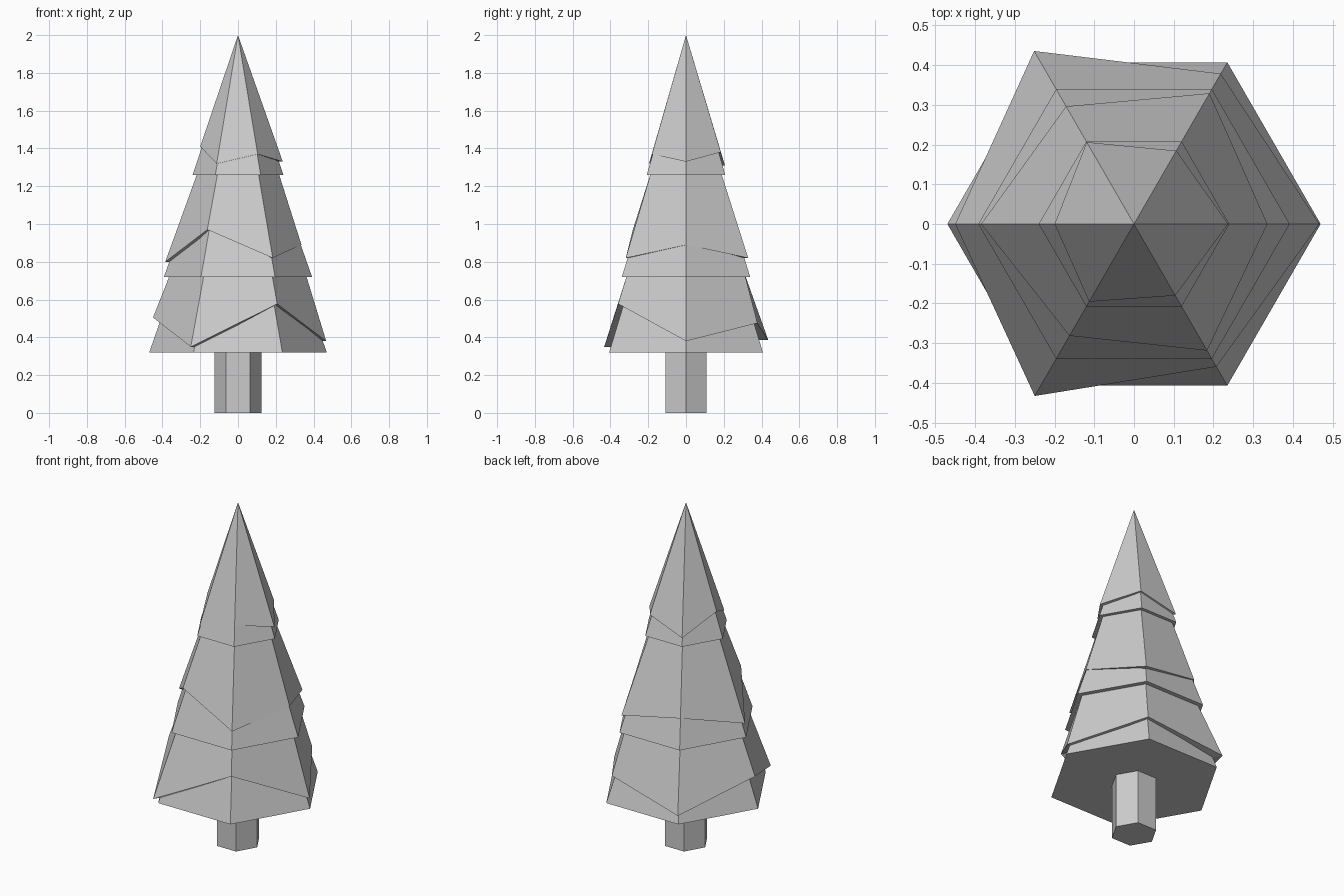
import bpy, bmesh
from math import cos, sin, pi

if "Cube" in bpy.data.objects:
    bpy.data.objects.remove(bpy.data.objects["Cube"])


def hex_solid(name, rings):
    """Six-sided solid; each ring is six (radius, z) pairs counted from +x, capped at both ends."""
    bm = bmesh.new()
    loops = [[bm.verts.new((r * cos(k * pi / 3), r * sin(k * pi / 3), z))
              for k, (r, z) in enumerate(ring)] for ring in rings]
    for low, high in zip(loops, loops[1:]):
        for k in range(6):
            n = (k + 1) % 6
            bm.faces.new((low[k], low[n], high[n], high[k]))
    bm.faces.new(loops[0][::-1])
    bm.faces.new(loops[-1])
    bmesh.ops.remove_doubles(bm, verts=bm.verts, dist=1e-5)
    bmesh.ops.recalc_face_normals(bm, faces=bm.faces)
    mesh = bpy.data.meshes.new(name)
    bm.to_mesh(mesh)
    bm.free()
    obj = bpy.data.objects.new(name, mesh)
    bpy.context.collection.objects.link(obj)
    return obj


def flat(r, z):
    return [(r, z)] * 6


# Trunk
hex_solid("trunk", [flat(0.125, 0), flat(0.125, 0.34)])

# Branch tiers with level rims
hex_solid("lower_branches", [flat(0.47, 0.32), flat(0.32, 0.75)])
hex_solid("middle_branches", [flat(0.392, 0.72), flat(0.195, 1.28)])
hex_solid("top_branches", [flat(0.24, 1.26), flat(0.0, 1.98)])


# Snow layers with uneven lower edges; the inner ring closes the lip into the branches
def snow(name, rim, top):
    inner = [(r - 0.07, z) for r, z in rim]
    hex_solid(name, [inner, rim, flat(*top)])


snow("lower_snow",
     [(0.467, 0.38), (0.437, 0.475), (0.503, 0.385),
      (0.45, 0.505), (0.5, 0.35), (0.415, 0.577)], (0.357, 0.74))
snow("middle_snow",
     [(0.336, 0.89), (0.38, 0.82), (0.342, 0.885),
      (0.385, 0.80), (0.325, 0.97), (0.368, 0.82)], (0.215, 1.27))
snow("top_snow",
     [(0.237, 1.33), (0.213, 1.38), (0.238, 1.31),
      (0.2, 1.41), (0.226, 1.32), (0.208, 1.37)], (0.0, 2.0))
